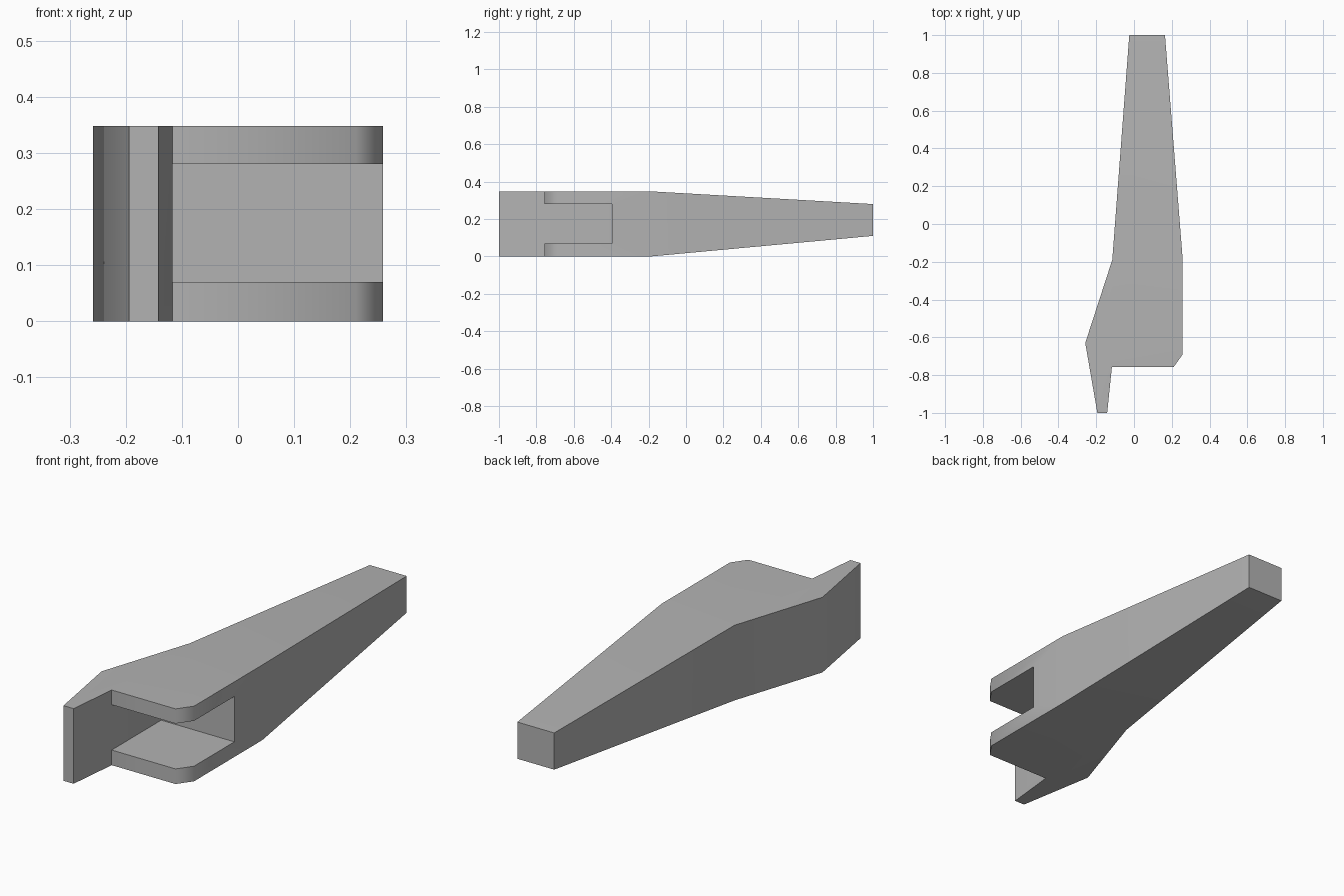
import bpy
import bmesh
from math import radians

old = bpy.data.objects.get("Cube")
if old:
    bpy.data.objects.remove(old, do_unlink=True)

# Plain grey finish
grey = bpy.data.materials.new("plain grey")
grey.use_nodes = True
colour = (0.45, 0.45, 0.45, 1)
grey.diffuse_color = colour
grey.node_tree.nodes["Principled BSDF"].inputs["Base Color"].default_value = colour

HEIGHT = 0.348
SHOULDER_Y = -0.19


def make_object(name, bm):
    bmesh.ops.recalc_face_normals(bm, faces=bm.faces)
    mesh = bpy.data.meshes.new(name)
    bm.to_mesh(mesh)
    bm.free()
    mesh.materials.append(grey)
    obj = bpy.data.objects.new(name, mesh)
    bpy.context.collection.objects.link(obj)
    return obj


# Outline: wide head with a side lug, then a tapering arm
head = [(-0.115, SHOULDER_Y), (-0.258, -0.63), (-0.194, -1), (-0.142, -1),
        (-0.117, -0.757), (0.21, -0.757), (0.258, -0.69), (0.258, SHOULDER_Y)]
bm = bmesh.new()
bottom = bm.faces.new([bm.verts.new((x, y, 0)) for x, y in head])
grown = bmesh.ops.extrude_face_region(bm, geom=[bottom])["geom"]
bmesh.ops.translate(bm, vec=(0, 0, HEIGHT),
                    verts=[v for v in grown if isinstance(v, bmesh.types.BMVert)])

# Pull the rear face of the head out into the tapered arm
bmesh.ops.recalc_face_normals(bm, faces=bm.faces)
rear = max(bm.faces, key=lambda f: f.calc_center_median().y)
grown = bmesh.ops.extrude_face_region(bm, geom=[rear])["geom"]
bmesh.ops.delete(bm, geom=[rear], context="FACES_ONLY")
for v in grown:
    if isinstance(v, bmesh.types.BMVert):
        v.co = (-0.025 if v.co.x < 0 else 0.164, 1,
                0.11 if v.co.z < HEIGHT / 2 else 0.28)
body = make_object("forked_arm", bm)

# Slot between the two prongs
bm = bmesh.new()
bmesh.ops.create_cube(bm, size=1)
for v in bm.verts:
    v.co = (-0.117 if v.co.x < 0 else 0.5,
            -0.9 if v.co.y < 0 else -0.395,
            0.07 if v.co.z < 0 else 0.28)
cutter = make_object("slot_cutter", bm)
cutter.hide_render = True

cut = body.modifiers.new("slot", "BOOLEAN")
cut.operation = "DIFFERENCE"
cut.solver = "EXACT"
cut.object = cutter
bpy.ops.object.select_all(action="DESELECT")
body.select_set(True)
bpy.context.view_layer.objects.active = body
bpy.ops.object.modifier_apply(modifier=cut.name)
bpy.data.objects.remove(cutter, do_unlink=True)
bpy.ops.object.shade_smooth_by_angle(angle=radians(60))
